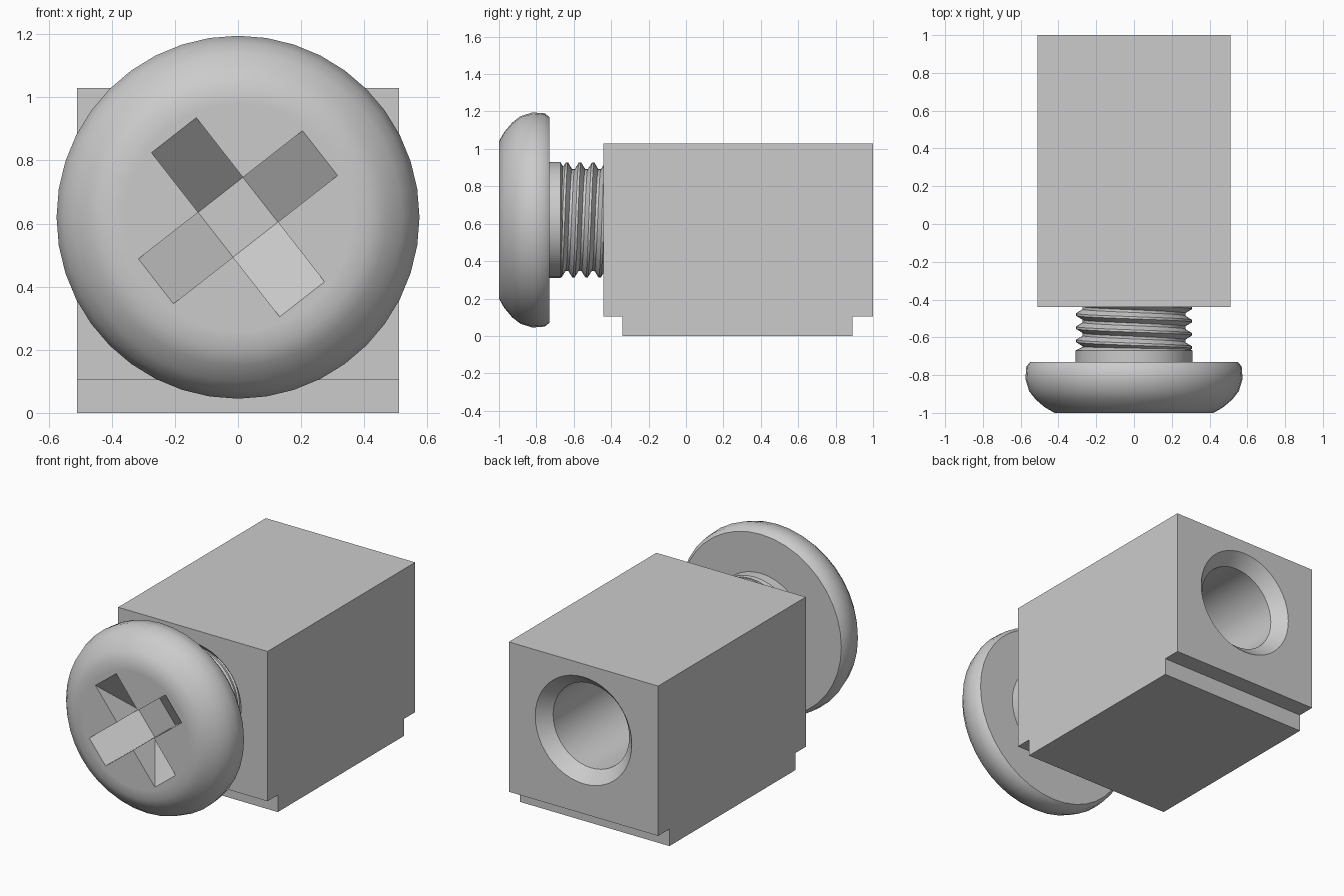
import bpy, bmesh, math
from mathutils import Matrix, Vector

if "Cube" in bpy.data.objects:
    bpy.data.objects.remove(bpy.data.objects["Cube"], do_unlink=True)

AXIS_Z = 0.62          # height of the screw axis
GREY = (0.6, 0.6, 0.6, 1.0)
metal = bpy.data.materials.new("grey_metal")
metal.use_nodes = True
metal.diffuse_color = GREY
metal.node_tree.nodes["Principled BSDF"].inputs["Base Color"].default_value = GREY


def make(name, bm):
    bmesh.ops.recalc_face_normals(bm, faces=bm.faces)
    mesh = bpy.data.meshes.new(name)
    bm.to_mesh(mesh)
    bm.free()
    mesh.materials.append(metal)
    ob = bpy.data.objects.new(name, mesh)
    bpy.context.collection.objects.link(ob)
    return ob


def revolve(name, profile, steps):
    """Spin (radius, y) points round the screw axis."""
    bm = bmesh.new()
    vs = [bm.verts.new((r, y, AXIS_Z)) for r, y in profile]
    es = [bm.edges.new(p) for p in zip(vs, vs[1:])]
    bmesh.ops.spin(bm, geom=vs + es, cent=(0, 0, AXIS_Z), axis=(0, 1, 0),
                   angle=2 * math.pi, steps=steps)
    bmesh.ops.remove_doubles(bm, verts=bm.verts, dist=1e-4)
    return make(name, bm)


def extrude(name, outline, depth, matrix=None):
    """Prism from a flat outline, pushed along a vector."""
    bm = bmesh.new()
    face = bm.faces.new([bm.verts.new(p) for p in outline])
    new = bmesh.ops.extrude_face_region(bm, geom=[face])["geom"]
    bmesh.ops.translate(bm, vec=depth, verts=[v for v in new if isinstance(v, bmesh.types.BMVert)])
    if matrix:
        bm.transform(matrix)
    return make(name, bm)


def select(ob):
    bpy.ops.object.select_all(action='DESELECT')
    ob.select_set(True)
    bpy.context.view_layer.objects.active = ob


def cut(ob, cutter):
    mod = ob.modifiers.new("cut", 'BOOLEAN')
    mod.operation = 'DIFFERENCE'
    mod.solver = 'EXACT'
    mod.object = cutter
    select(ob)
    bpy.ops.object.modifier_apply(modifier=mod.name)
    bpy.data.objects.remove(cutter, do_unlink=True)


# Block with a raised foot, bored through and countersunk at both ends
side = [(-0.34, 0), (0.89, 0), (0.89, 0.105), (1, 0.105),
        (1, 1.03), (-0.44, 1.03), (-0.44, 0.105), (-0.34, 0.105)]
block = extrude("block", [(-0.51, y, z) for y, z in side], Vector((1.02, 0, 0)))
cut(block, revolve("bore_cutter", [(0, 1.01), (0.339, 1.01), (0.26, 0.925), (0.26, -0.365),
                                   (0.339, -0.45), (0, -0.45)], 48))

# Rounded screw head
head = revolve("screw_head", [(0, -1), (0.36, -1), (0.42, -1), (0.47, -0.972), (0.52, -0.93),
                              (0.555, -0.885), (0.575, -0.82), (0.57, -0.755),
                              (0.55, -0.73), (0, -0.73)], 40)

# Cross recess: two bars with sloping ends
HALF, ARM, DEPTH = 0.09, 0.33, 0.21
bar = [(-ARM, -1.05), (ARM, -1.05), (ARM, -1), (HALF, -1 + DEPTH), (-HALF, -1 + DEPTH), (-ARM, -1)]
for angle in (38, 128):
    place = Matrix.Translation((0, 0, AXIS_Z)) @ Matrix.Rotation(math.radians(-angle), 4, 'Y')
    cut(head, extrude("recess_cutter", [(x, y, -HALF) for x, y in bar],
                      Vector((0, 0, 2 * HALF)), place))

# Plain neck and the core inside the thread
neck = revolve("screw_neck", [(0, -0.74), (0.309, -0.74), (0.309, -0.67), (0.27, -0.65),
                              (0.27, 0.08), (0.25, 0.1), (0, 0.1)], 40)

# Helical thread
PITCH, TURNS, STEPS = 0.07, 10, 40
ridge = [(0.308, 0.0), (0.308, 0.012), (0.272, 0.034), (0.272, 0.048), (0.308, PITCH)]
bm = bmesh.new()
rows = []
for i in range(TURNS * STEPS + 1):
    a = 2 * math.pi * i / STEPS
    start = -0.73 + PITCH * i / STEPS
    rows.append([bm.verts.new((r * math.cos(a), start + dy, AXIS_Z + r * math.sin(a)))
                 for r, dy in ridge])
for a, b in zip(rows, rows[1:]):
    for j in range(len(ridge) - 1):
        bm.faces.new((a[j], a[j + 1], b[j + 1], b[j]))
bmesh.ops.remove_doubles(bm, verts=bm.verts, dist=1e-4)
thread = make("screw_thread", bm)

for ob in (block, head, neck, thread):
    select(ob)
    bpy.ops.object.shade_smooth_by_angle(angle=math.radians(35))
